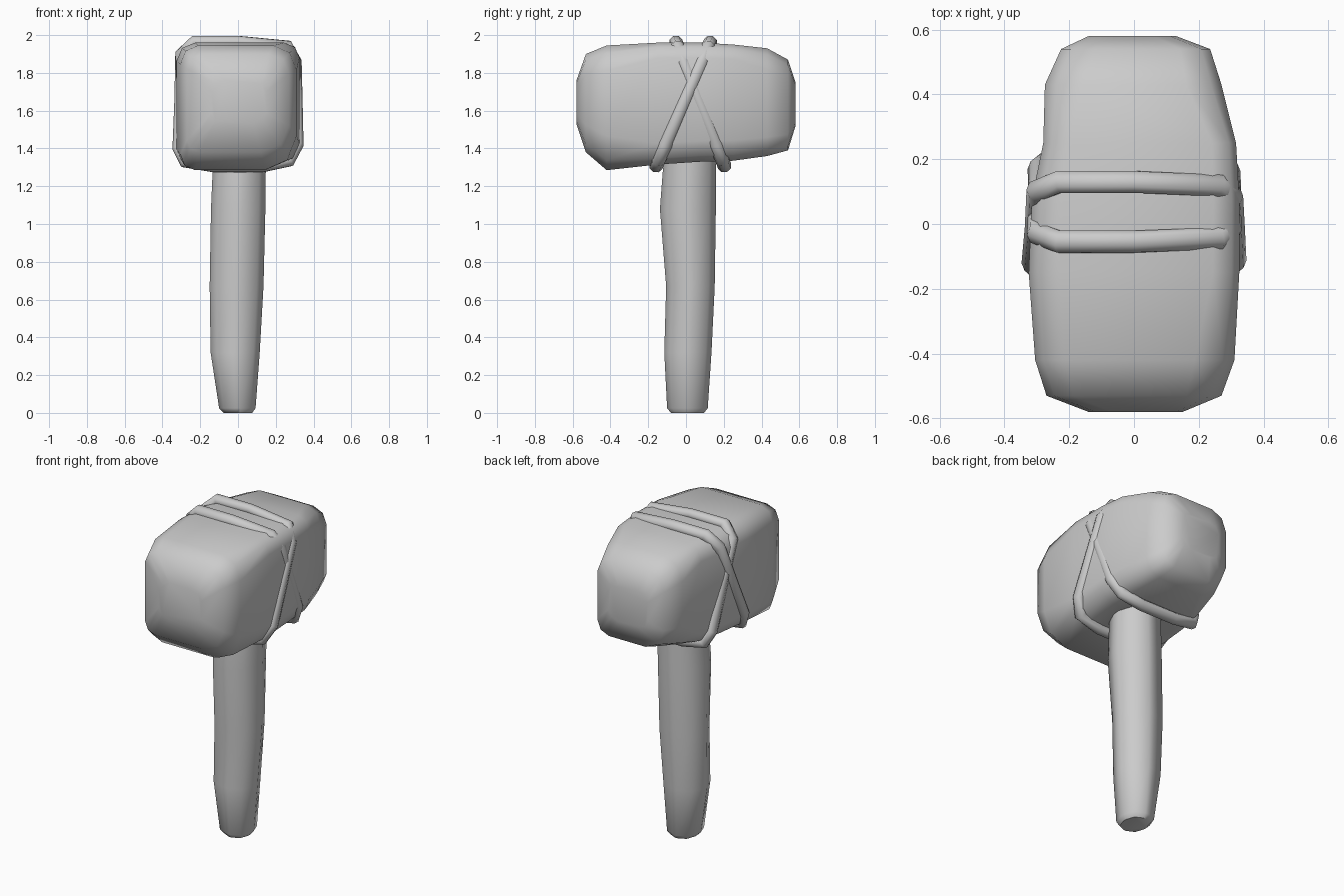
import bpy, bmesh, math
from mathutils import Vector

cube = bpy.data.objects.get("Cube")
if cube:
    bpy.data.objects.remove(cube, do_unlink=True)

grey = bpy.data.materials.new("plain grey")
grey.use_nodes = True
grey.diffuse_color = (0.6, 0.6, 0.6, 1)
grey.node_tree.nodes["Principled BSDF"].inputs["Base Color"].default_value = (0.6, 0.6, 0.6, 1)


def rounded_rect(a0, a1, b0, b1, corners, steps):
    """Points around a rectangle; each corner is rounded by its share of the half size."""
    ca, cb, ha, hb = (a0 + a1) / 2, (b0 + b1) / 2, (a1 - a0) / 2, (b1 - b0) / 2
    points = []
    for q, (sa, sb) in enumerate([(1, 1), (-1, 1), (-1, -1), (1, -1)]):
        share = corners[q]
        for i in range(steps + 1):
            t = math.pi / 2 * (q + i / steps)
            points.append((ca + ha * (sa * (1 - share) + share * math.cos(t)),
                           cb + hb * (sb * (1 - share) + share * math.sin(t))))
    return points


def add_object(name, bm, angle):
    bmesh.ops.recalc_face_normals(bm, faces=bm.faces)
    mesh = bpy.data.meshes.new(name)
    bm.to_mesh(mesh)
    bm.free()
    mesh.materials.append(grey)
    obj = bpy.data.objects.new(name, mesh)
    bpy.context.collection.objects.link(obj)
    bpy.ops.object.select_all(action="DESELECT")
    obj.select_set(True)
    bpy.context.view_layer.objects.active = obj
    bpy.ops.object.shade_smooth_by_angle(angle=math.radians(angle))


def loft(name, rings, angle, closed=False):
    """Skin a row of rings, capped at both ends or joined into a loop."""
    bm = bmesh.new()
    rows = [[bm.verts.new(p) for p in ring] for ring in rings]
    pairs = list(zip(rows, rows[1:]))
    if closed:
        pairs.append((rows[-1], rows[0]))
    else:
        bm.faces.new(rows[0])
        bm.faces.new(rows[-1])
    for low, high in pairs:
        for i in range(len(low)):
            j = (i + 1) % len(low)
            bm.faces.new((low[i], low[j], high[j], high[i]))
    add_object(name, bm, angle)


# Uneven corner roundings: top left, top right, bottom right, bottom left
front_cut = (0.4, 0.3, 0.25, 0.55)
middle_cut = (0.25, 0.3, 0.25, 0.35)
back_cut = (0.4, 0.45, 0.55, 0.35)
end_cut = (0.5, 0.5, 0.5, 0.5)

# Stone head: sections along y as (y, x range, z range, corners)
head = [
    (-0.58, -0.14, 0.15, 1.53, 1.76, end_cut),
    (-0.53, -0.27, 0.27, 1.38, 1.90, front_cut),
    (-0.42, -0.305, 0.31, 1.285, 1.945, front_cut),
    (-0.15, -0.325, 0.325, 1.315, 1.96, middle_cut),
    (0.08, -0.315, 0.325, 1.33, 1.96, middle_cut),
    (0.25, -0.28, 0.315, 1.335, 1.95, middle_cut),
    (0.43, -0.275, 0.27, 1.36, 1.93, back_cut),
    (0.54, -0.225, 0.235, 1.39, 1.87, back_cut),
    (0.58, -0.14, 0.13, 1.52, 1.75, end_cut),
]
loft("stone_head", [[(x, y, z) for x, z in rounded_rect(*size, 2)] for y, *size in head], 60)

# Wooden handle: sections along z as (z, x range, y range)
handle = [
    (0.0, -0.075, 0.075, -0.08, 0.095),
    (0.025, -0.10, 0.093, -0.10, 0.115),
    (0.32, -0.145, 0.115, -0.115, 0.135),
    (0.67, -0.15, 0.135, -0.105, 0.152),
    (1.08, -0.143, 0.145, -0.138, 0.158),
    (1.38, -0.13, 0.148, -0.115, 0.16),
]
round_cut = (0.85, 0.9, 0.9, 0.85)
loft("handle", [[(x, y, z) for x, y in rounded_rect(*size, round_cut, 2)]
                for z, *size in handle], 50)

# Two slanted rope loops crossing on the sides of the head
outline = [(-0.30, 1.90), (-0.23, 1.965), (0.0, 1.965), (0.26, 1.94), (0.305, 1.86),
           (0.31, 1.65), (0.315, 1.42), (0.27, 1.335), (0.13, 1.305),
           (-0.13, 1.305), (-0.28, 1.33), (-0.315, 1.40), (-0.305, 1.65)]
low, tall = 1.305, 0.66


def rope(name, y_top, y_bottom, foot, thick=0.032, wide=0.037, sides=8):
    """Sweep a rope round the outline; foot scales its width at the bottom."""
    path = []
    for x, z in outline:
        rise = (z - low) / tall
        path.append(Vector((x * (foot + (1 - foot) * rise),
                            y_bottom + (y_top - y_bottom) * rise, z)))
    flat = Vector((0, tall, y_bottom - y_top)).normalized()
    rings = []
    for i, p in enumerate(path):
        before = (p - path[i - 1]).normalized()
        after = (path[(i + 1) % len(path)] - p).normalized()
        out = (before + after).normalized().cross(flat).normalized()
        miter = 1 / max(0.7, math.sqrt((1 + before.dot(after)) / 2))
        rings.append([p + thick * miter * math.cos(t) * out + wide * math.sin(t) * flat
                      for t in (math.tau * k / sides for k in range(sides))])
    loft(name, rings, 60, closed=True)


rope("rope_front", -0.055, 0.205, 0.93)
rope("rope_back", 0.13, -0.16, 1.0)
